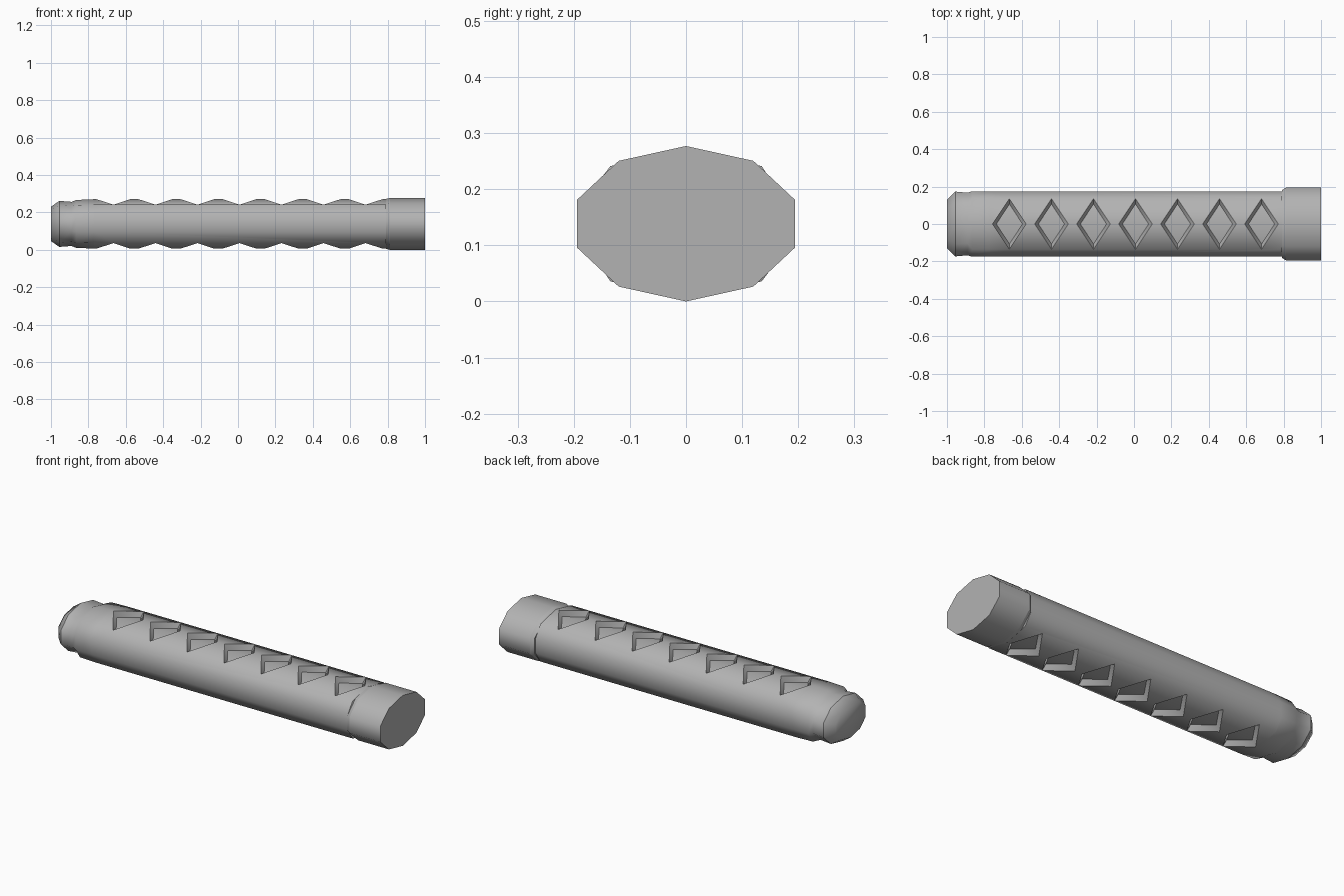
import bpy, bmesh, math

if "Cube" in bpy.data.objects:
    bpy.data.objects.remove(bpy.data.objects["Cube"])

ZC = 0.1385                                        # height of the long axis
CENTRES = [0.008 + 0.2247 * i for i in range(-3, 4)]
X0, X1 = -0.77, 0.79                               # ends of the gripped length
TOP, SH_Y, SH_Z = 0.132, 0.135, 0.1025             # ridge and shoulder of the section
SIDE_Y, SIDE_Z = 0.175, 0.042
DEPTH = 0.03                                       # recess depth below the panels

GREY = bpy.data.materials.new("dark_grey")
GREY.diffuse_color = (0.45, 0.45, 0.45, 1)
GREY.use_nodes = True
GREY.node_tree.nodes["Principled BSDF"].inputs["Base Color"].default_value = GREY.diffuse_color


def decagon(a, b):
    return [(a * math.sin(math.radians(36 * i)), b * math.cos(math.radians(36 * i)))
            for i in range(10)]


BODY = [(0, TOP), (SH_Y, SH_Z), (SIDE_Y, SIDE_Z), (SIDE_Y, -SIDE_Z), (SH_Y, -SH_Z),
        (0, -TOP), (-SH_Y, -SH_Z), (-SIDE_Y, -SIDE_Z), (-SIDE_Y, SIDE_Z), (-SH_Y, SH_Z)]


def scaled(a, b):
    return [(y * a / SIDE_Y, z * b / TOP) for y, z in BODY]


def finish(name, faces, angle, sharp_x=()):
    bm = bmesh.new()
    for pts in faces:
        bm.faces.new([bm.verts.new((x, y, z + ZC)) for x, y, z in pts])
    bmesh.ops.remove_doubles(bm, verts=bm.verts, dist=1e-5)
    bmesh.ops.recalc_face_normals(bm, faces=bm.faces)
    # Hard rings where the profile steps
    for e in bm.edges:
        if any(all(abs(v.co.x - x) < 1e-4 for v in e.verts) for x in sharp_x):
            e.smooth = False
    me = bpy.data.meshes.new(name)
    bm.to_mesh(me)
    bm.free()
    me.materials.append(GREY)
    ob = bpy.data.objects.new(name, me)
    bpy.context.collection.objects.link(ob)
    bpy.ops.object.select_all(action='DESELECT')
    ob.select_set(True)
    bpy.context.view_layer.objects.active = ob
    bpy.ops.object.shade_smooth_by_angle(angle=math.radians(angle), keep_sharp_edges=True)


def loft(rings, cap):
    """Faces joining (x, section) rings, with one ring capped."""
    loops = [[(x, y, z) for y, z in sec] for x, sec in rings]
    faces = [loops[cap]]
    for p, q in zip(loops, loops[1:]):
        for i in range(10):
            j = (i + 1) % 10
            faces.append([p[i], p[j], q[j], q[i]])
    return faces


# Gripped length: diamond recesses span the two panels on the top and bottom
faces = []
for s in (1, -1):
    for m in (1, -1):
        ridge = lambda x: (x, 0, s * TOP)
        shoulder = lambda x: (x, m * SH_Y, s * SH_Z)
        # Panel pieces between neighbouring diamonds
        stops = [None] + CENTRES + [None]
        for a, b in zip(stops, stops[1:]):
            faces.append([ridge(X0 if a is None else a + 0.09),
                          ridge(X1 if b is None else b - 0.09),
                          shoulder(X1 if b is None else b),
                          shoulder(X0 if a is None else a)])
        # Slanted panel below the shoulder
        faces.append([shoulder(x) for x in [X0] + CENTRES + [X1]]
                     + [(X1, m * SIDE_Y, s * SIDE_Z), (X0, m * SIDE_Y, s * SIDE_Z)])
    # Diamond walls, and floors that follow the ridge
    tip = TOP - (TOP - SH_Z) * 0.107 / SH_Y - DEPTH
    for c in CENTRES:
        rim = [(c - 0.09, 0, s * TOP), (c, -SH_Y, s * SH_Z),
               (c + 0.09, 0, s * TOP), (c, SH_Y, s * SH_Z)]
        low = [(c - 0.07, 0, s * (TOP - DEPTH)), (c, -0.107, s * tip),
               (c + 0.07, 0, s * (TOP - DEPTH)), (c, 0.107, s * tip)]
        faces += [low[:3], [low[2], low[3], low[0]]]
        for i in range(4):
            j = (i + 1) % 4
            faces.append([rim[i], rim[j], low[j], low[i]])
# Vertical sides
for m in (1, -1):
    y = m * SIDE_Y
    faces.append([(X0, y, SIDE_Z), (X1, y, SIDE_Z), (X1, y, -SIDE_Z), (X0, y, -SIDE_Z)])
finish("grip_body", faces, 50)

# Wide collar at the +x end
finish("collar", loft([(0.79, BODY), (0.792, decagon(0.191, 0.134)),
                       (0.812, decagon(0.204, 0.1385)),
                       (1.0, decagon(0.204, 0.1385))], -1), 60, (0.792, 0.812))

# Chamfered end with a shallow neck at the -x end
finish("rounded_end", loft([(-1.0, decagon(0.137, 0.092)), (-0.955, decagon(0.182, 0.123)),
                            (-0.89, decagon(0.176, 0.118)), (-0.865, scaled(0.175, 0.128)),
                            (-0.77, BODY)], 0), 60, (-0.955,))
